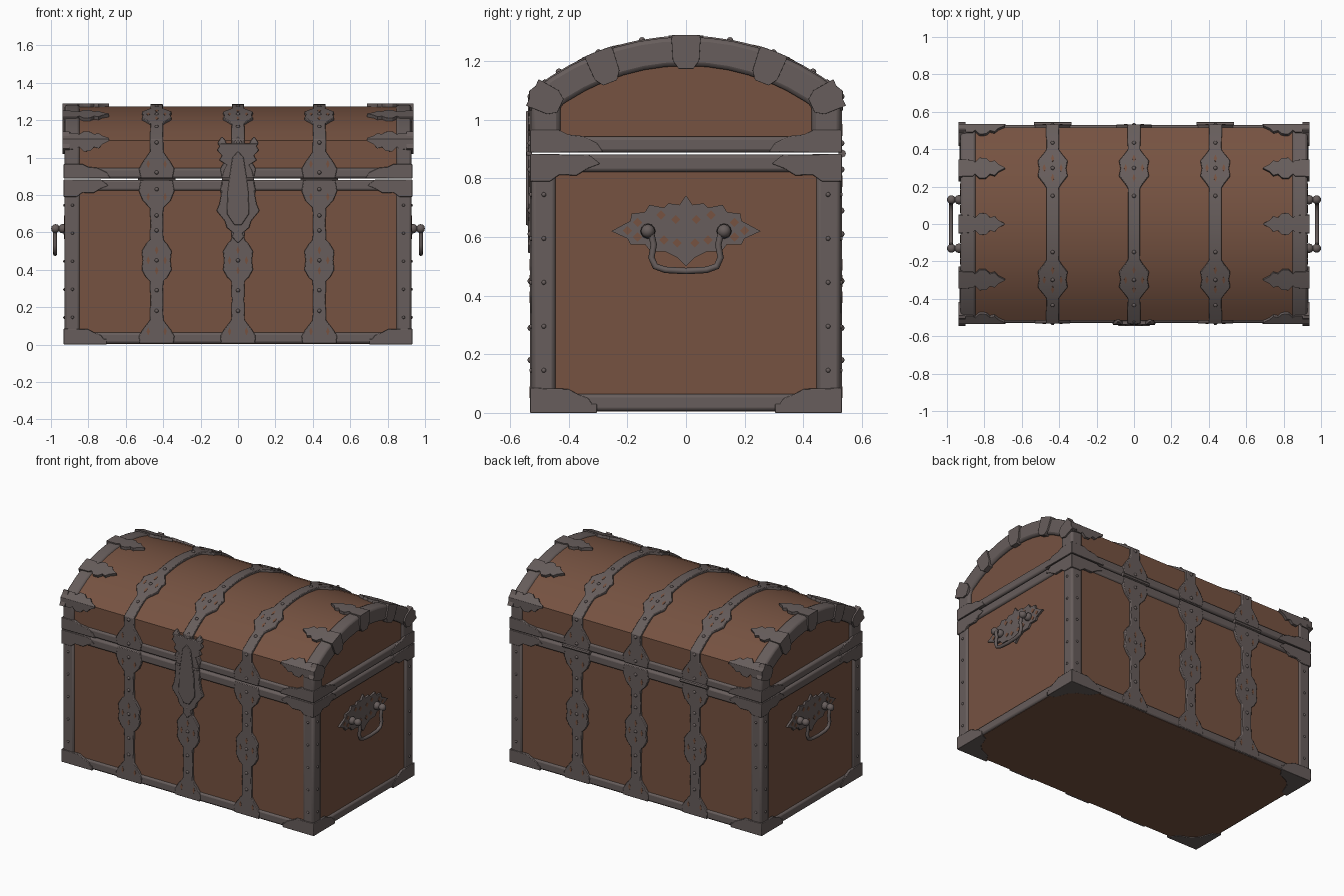
import bpy, bmesh, math
from mathutils import Vector, Matrix

if "Cube" in bpy.data.objects:
    bpy.data.objects.remove(bpy.data.objects["Cube"])


def material(name, rgb):
    m = bpy.data.materials.new(name)
    m.use_nodes = True
    col = (*rgb, 1)
    m.diffuse_color = col
    m.node_tree.nodes["Principled BSDF"].inputs["Base Color"].default_value = col
    return m


WOOD = material("brown wood", (0.18, 0.085, 0.053))
IRON = material("dark iron", (0.135, 0.11, 0.106))

# Main dimensions: half width, half depth, lid spring height, lid top
W, D, ZB, TOP = 0.915, 0.517, 1.09, 1.272
R = (D * D + (TOP - ZB) ** 2) / (2 * (TOP - ZB))
A = math.asin(D / R)
MID = ZB + R * A          # girth from floor to lid crown
GIRTH = 2 * MID
SIGNS = (-1, 1)
parts = []


def finish(bm, name, mat, bevel=0):
    bmesh.ops.recalc_face_normals(bm, faces=bm.faces)
    me = bpy.data.meshes.new(name)
    bm.to_mesh(me)
    bm.free()
    me.materials.append(mat)
    ob = bpy.data.objects.new(name, me)
    bpy.context.collection.objects.link(ob)
    if bevel:
        mod = ob.modifiers.new("soft_edges", "BEVEL")
        mod.width, mod.segments, mod.limit_method = bevel, 2, "ANGLE"
    parts.append(ob)


def prism(bm, pts, axis, lo, hi):
    """Extrude a 2D outline along x, y or z."""
    def at(p, h):
        c = list(p)
        c.insert("xyz".index(axis), h)
        return bm.verts.new(c)
    a, b = [at(p, lo) for p in pts], [at(p, hi) for p in pts]
    bm.faces.new(a)
    bm.faces.new(b[::-1])
    for i in range(len(a)):
        j = (i + 1) % len(a)
        bm.faces.new((a[i], a[j], b[j], b[i]))


def rect(a, b, c, d):
    return [(a, c), (b, c), (b, d), (a, d)]


def skin(s, h=0):
    """Point (y, z) at girth s from the front floor edge, raised by h."""
    side, t = (-1, s) if s <= MID else (1, GIRTH - s)
    if abs(t - ZB) < 1e-4:
        n, c = (math.pi / 2 + A) / 2, math.cos((math.pi / 2 - A) / 2)
        return side * (D + h * math.sin(n) / c), ZB + h * math.cos(n) / c
    if t < ZB:
        return side * (D + h), t
    g = A - (t - ZB) / R
    return side * (R + h) * math.sin(g), TOP - R + (R + h) * math.cos(g)


def around(x0, s0=0):
    return lambda t, b, h: (x0 + b, *skin(s0 + t, h))


def across(sign, s0):
    return lambda t, b, h: (sign * t, *skin(s0 + b, h))


def strip(bm, place, keys, lo, hi):
    """Plate of varying half width, draped on the chest surface."""
    rows = []
    for t, w in keys:
        top = [bm.verts.new(place(t, k * w, hi)) for k in (-1, 0, 1)]
        low = [bm.verts.new(place(t, k * w, lo)) for k in (1, 0, -1)]
        rows.append(top + low)
    for p, q in zip(rows, rows[1:]):
        for i in range(6):
            j = (i + 1) % 6
            bm.faces.new((p[i], p[j], q[j], q[i]))
    bm.faces.new(rows[0])
    bm.faces.new(rows[-1][::-1])


def dense(keys, extra=()):
    """Add stations so a strip follows the lid curve."""
    out = list(keys)
    for (a, u), (b, v) in zip(keys, keys[1:]):
        out += [(s, u + (v - u) * (s - a) / (b - a)) for s in extra if a < s < b]
    return sorted(out)


def flip(keys):
    return [(GIRTH - s, w) for s, w in reversed(keys)]


def ball(bm, loc, r):
    bmesh.ops.create_icosphere(bm, subdivisions=2, radius=r, matrix=Matrix.Translation(loc))


# Wooden body and domed lid
bm = bmesh.new()
prism(bm, rect(-W, W, -D, D), "z", 0.004, 0.878)
finish(bm, "chest_body", WOOD)
N = 14
arc = [ZB + i * (GIRTH - 2 * ZB) / N for i in range(N + 1)]
loop = [0.893] + arc + [GIRTH - 0.893]
bm = bmesh.new()
prism(bm, [skin(s) for s in loop], "x", -W + 0.01, W - 0.01)
finish(bm, "chest_lid", WOOD)

# Iron rims around floor, body mouth and lid mouth
for name, z0, z1 in (("floor_rim", 0.006, 0.064), ("body_rim", 0.822, 0.881), ("lid_rim", 0.889, 0.943)):
    bm = bmesh.new()
    prism(bm, rect(-0.928, 0.928, -0.528, 0.528), "z", z0, z1)
    finish(bm, name, IRON, 0.012)

# Upright corner irons with rivets, and arched lid end irons
bm, studs = bmesh.new(), bmesh.new()
for sx in SIGNS:
    for sy in SIGNS:
        prism(bm, rect(*sorted((sx * 0.845, sx * 0.927)), *sorted((sy * 0.445, sy * 0.527))), "z", 0.02, 0.86)
        for i in range(5):
            z = 0.145 + 0.15 * i
            ball(studs, (sx * 0.885, sy * 0.527, z), 0.008)
            ball(studs, (sx * 0.927, sy * 0.485, z), 0.008)
finish(bm, "corner_irons", IRON, 0.014)
finish(studs, "corner_rivets", IRON)
bm = bmesh.new()
for sx in SIGNS:
    ring = [skin(s, 0.011) for s in loop] + [skin(s, -0.088) for s in reversed(loop)]
    prism(bm, ring, "x", sx * 0.845, sx * 0.928)
finish(bm, "lid_end_irons", IRON, 0.014)

# Leaf clips over the lid end irons
PAD = 1.348
leaf = [(0.938, 0.048), (0.862, 0.045), (0.85, 0.032), (0.825, 0.058), (0.79, 0.055),
        (0.77, 0.034), (0.745, 0.042), (0.725, 0.02), (0.69, 0.002)]
bm = bmesh.new()
for sx in SIGNS:
    for s in (ZB, PAD, MID, GIRTH - PAD, GIRTH - ZB):
        strip(bm, across(sx, s), leaf, -0.002, 0.018)
        o = Vector(skin(s))
        n = (Vector(skin(s, 0.1)) - o).normalized()
        t = Vector((n.y, -n.x))
        tongue = [(-0.05, 0.008), (0.05, 0.008), (0.045, -0.07), (0.025, -0.098), (-0.025, -0.098), (-0.045, -0.07)]
        prism(bm, [tuple(o + a * t + b * n) for a, b in tongue], "x", sx * 0.9, sx * 0.938)
finish(bm, "lid_leaf_clips", IRON, 0.004)

# Pointed caps on the rim corners, drawn as distance from corner and height
caps = {
    "floor_caps": [(0, 0), (0.23, 0.004), (0.2, 0.05), (0.16, 0.066), (0.13, 0.082), (0, 0.085)],
    "body_caps": [(0, 0.883), (0.2, 0.882), (0.24, 0.85), (0.2, 0.835), (0.16, 0.81), (0.1, 0.812), (0.07, 0.79), (0, 0.79)],
    "lid_caps": [(0, 0.888), (0.25, 0.89), (0.23, 0.92), (0.18, 0.945), (0.13, 0.95), (0.1, 0.965), (0, 0.965)],
}
for name, pts in caps.items():
    bm = bmesh.new()
    for sx in SIGNS:
        for sy in SIGNS:
            prism(bm, [(sx * (0.932 - d), z) for d, z in pts], "y", sy * 0.515, sy * 0.533)
            prism(bm, [(sy * (0.533 - d), z) for d, z in pts], "x", sx * 0.915, sx * 0.932)
            if name == "floor_caps":
                foot = [(0, 0), (0.23, 0), (0.19, 0.06), (0.12, 0.09), (0.08, 0.13), (0.05, 0.21), (0, 0.23)]
                prism(bm, [(sx * (0.932 - a), sy * (0.533 - b)) for a, b in foot], "z", 0, 0.03)
    finish(bm, name, IRON, 0.003)

# Three ornamental straps with swelling pads, up the front, over the lid, down the back
body_keys = [(0.005, 0.09), (0.045, 0.095), (0.08, 0.075), (0.13, 0.036), (0.24, 0.033), (0.34, 0.036),
             (0.36, 0.058), (0.4, 0.08), (0.45, 0.074), (0.5, 0.08), (0.54, 0.055), (0.56, 0.036),
             (0.65, 0.033), (0.73, 0.036), (0.77, 0.075), (0.82, 0.095), (0.879, 0.085)]
lid_keys = [(0.891, 0.085), (0.94, 0.095), (0.975, 0.075), (1.03, 0.036), (1.24, 0.033), (1.265, 0.05),
            (1.305, 0.08), (PAD, 0.072), (1.39, 0.08), (1.43, 0.05), (1.455, 0.033)]
over = dense(lid_keys + [(MID, 0.033)] + flip(lid_keys), arc)
slit = [(-0.02, 0.001), (0, 0.009), (0.02, 0.001)]
holes, studs = bmesh.new(), bmesh.new()
for side, x in (("right", -0.435), ("middle", 0), ("left", 0.435)):
    bm = bmesh.new()
    for keys in (body_keys, over, flip(body_keys)):
        strip(bm, around(x), keys, -0.004, 0.015)
    finish(bm, side + "_strap", IRON, 0.004)
    for back in (False, True):
        for s in (0.45, PAD):
            for ds, dx in ((-0.055, 0), (0.055, 0), (0, -0.045), (0, 0.045)):
                strip(holes, around(x + dx, GIRTH - s - ds if back else s + ds), slit, 0.012, 0.0165)
        for s in (0.18, 0.29, 0.45, 0.61, 0.69, 0.83, 0.92, 1.08, 1.2, PAD, 1.5):
            ball(studs, (x, *skin(GIRTH - s if back else s, 0.013)), 0.011)
        for s in (0.07, 0.79, 0.965):
            for dx in (-0.045, 0.045):
                strip(holes, around(x + dx, GIRTH - s if back else s), slit, 0.012, 0.0165)
finish(holes, "strap_slits", WOOD)
finish(studs, "strap_rivets", IRON)

# Lock plate with pointed foot, crowned hasp, keyhole boss and hinge bar
lock = [(0.545, 0.004), (0.575, 0.032), (0.595, 0.022), (0.625, 0.06), (0.66, 0.07), (0.715, 0.115),
        (0.75, 0.1), (0.8, 0.09), (0.88, 0.085)]
hasp = [(0.89, 0.085), (0.93, 0.075), (0.96, 0.058), (0.985, 0.1), (1.01, 0.085), (1.04, 0.112), (1.06, 0.098), (1.075, 0.11)]
bm = bmesh.new()
strip(bm, around(0), lock, 0, 0.022)
strip(bm, around(0), hasp, 0, 0.022)
for x in (-0.085, 0, 0.085):
    strip(bm, around(x), [(1.07, 0.024), (1.085, 0.02), (1.1, 0.004)], 0, 0.02)
strip(bm, around(0), [(0.64, 0.02), (0.7, 0.06), (0.82, 0.055), (0.9, 0.045), (1.0, 0.03), (1.03, 0.004)], 0.015, 0.029)
prism(bm, rect(-0.545, -0.525, 0.878, 0.892), "x", -0.085, 0.085)
finish(bm, "front_lock", IRON, 0.004)

# Rear hinge barrels
bm = bmesh.new()
for x in (-0.435, 0.435):
    ring = [(0.533 + 0.013 * math.cos(k * math.pi / 4), 0.885 + 0.013 * math.sin(k * math.pi / 4)) for k in range(8)]
    prism(bm, ring, "x", x - 0.1, x + 0.1)
finish(bm, "rear_hinges", IRON)

# Pierced handle plates, posts and swinging bails on both ends
half = [(0, 0.742), (0.022, 0.71), (0.06, 0.715), (0.075, 0.7), (0.125, 0.71), (0.14, 0.685), (0.185, 0.68),
        (0.19, 0.655), (0.255, 0.62), (0.2, 0.595), (0.19, 0.575), (0.14, 0.575), (0.12, 0.55), (0.07, 0.55),
        (0.03, 0.53), (0, 0.5)]
outline = half + [(-y, z) for y, z in half[-2:0:-1]]
gaps = [(0.2, 0.622), (0.165, 0.65), (0.165, 0.6), (0.085, 0.675), (0.075, 0.59), (0.035, 0.66), (0.03, 0.58)]
for side, sx in (("right", -1), ("left", 1)):
    bm, holes = bmesh.new(), bmesh.new()
    prism(bm, outline, "x", sx * 0.91, sx * 0.928)
    for sy in SIGNS:
        for y, z in gaps:
            y *= sy
            prism(holes, [(y - 0.016, z), (y, z - 0.016), (y + 0.016, z), (y, z + 0.016)], "x", sx * 0.925, sx * 0.93)
        y = sy * 0.13
        ring = [(y + 0.012 * math.cos(k * math.pi / 4), 0.62 + 0.012 * math.sin(k * math.pi / 4)) for k in range(8)]
        prism(bm, ring, "x", sx * 0.92, sx * 0.985)
        ball(bm, (sx * 0.935, y, 0.62), 0.026)
        ball(bm, (sx * 0.976, y, 0.62), 0.024)
    finish(bm, side + "_handle_plate", IRON)
    finish(holes, side + "_handle_piercing", WOOD)
    path = [(0.12, 0.615), (0.11, 0.575), (0.118, 0.53), (0.105, 0.5), (0.07, 0.488), (0, 0.484)]
    path += [(-y, z) for y, z in path[-2::-1]]
    cu = bpy.data.curves.new(side + "_handle_bail", "CURVE")
    cu.dimensions, cu.bevel_depth, cu.bevel_resolution, cu.use_fill_caps = "3D", 0.011, 2, True
    sp = cu.splines.new("POLY")
    sp.points.add(len(path) - 1)
    for p, (y, z) in zip(sp.points, path):
        p.co = (sx * 0.978, y, z, 1)
    cu.materials.append(IRON)
    bpy.context.collection.objects.link(bpy.data.objects.new(cu.name, cu))

# Smooth curved parts while keeping edges crisp
bpy.ops.object.select_all(action="DESELECT")
for ob in parts:
    ob.select_set(True)
bpy.context.view_layer.objects.active = parts[0]
bpy.ops.object.shade_smooth_by_angle(angle=math.radians(35))
